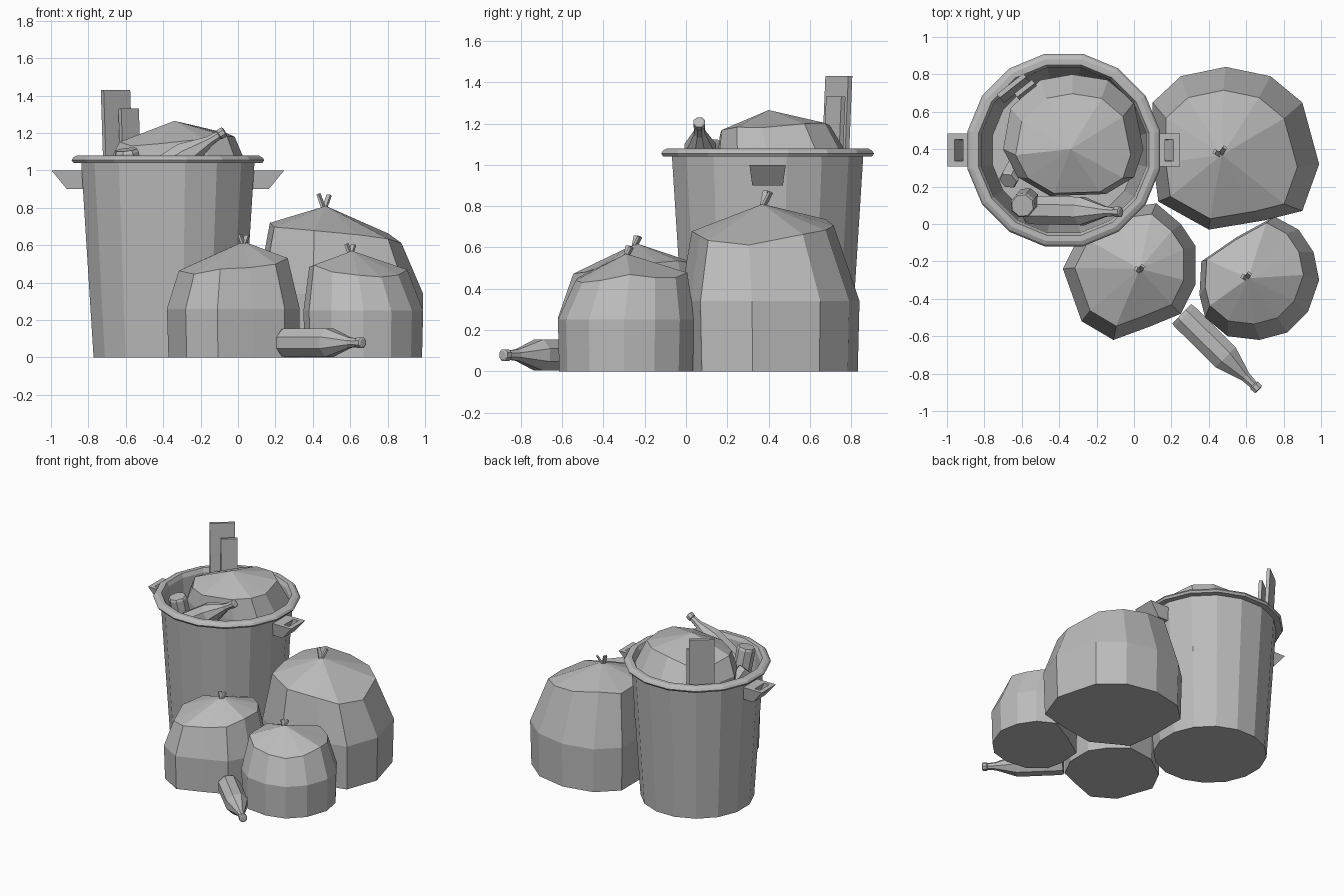
import bpy, bmesh, math, random
from mathutils import Vector, Matrix

random.seed(4)
if "Cube" in bpy.data.objects:
    bpy.data.objects.remove(bpy.data.objects["Cube"], do_unlink=True)

grey = bpy.data.materials.new("plain grey")
grey.use_nodes = True
grey.diffuse_color = (0.5, 0.5, 0.5, 1)
grey.node_tree.nodes["Principled BSDF"].inputs["Base Color"].default_value = (0.5, 0.5, 0.5, 1)


def finish(bm, name, matrix=Matrix()):
    bmesh.ops.recalc_face_normals(bm, faces=bm.faces)
    mesh = bpy.data.meshes.new(name)
    bm.to_mesh(mesh)
    bm.free()
    mesh.materials.append(grey)
    obj = bpy.data.objects.new(name, mesh)
    obj.matrix_world = matrix
    bpy.context.collection.objects.link(obj)
    return obj


def skin(name, rings, matrix=Matrix(), cap_start=True, cap_end=True, closed=False):
    """Join rings of points with quads, then cap or close the ends."""
    bm = bmesh.new()
    loops = [[bm.verts.new(p) for p in ring] for ring in rings]
    pairs = list(zip(loops, loops[1:]))
    if closed:
        pairs.append((loops[-1], loops[0]))
    for a, b in pairs:
        for i in range(len(a)):
            j = (i + 1) % len(a)
            bm.faces.new((a[i], a[j], b[j], b[i]))
    if cap_start and not closed:
        bm.faces.new(loops[0])
    if cap_end and not closed:
        bm.faces.new(loops[-1])
    return finish(bm, name, matrix)


def turned(name, profile, sides, matrix=Matrix()):
    """Lathe a radius/height profile around z."""
    def ring(r, z):
        turns = [(i + 0.5) * math.tau / sides for i in range(sides)]
        return [(r * math.cos(t), r * math.sin(t), z) for t in turns]
    return skin(name, [ring(r, z) for r, z in profile], matrix)


def aim(start, end):
    start, end = Vector(start), Vector(end)
    turn = (end - start).to_track_quat('Z', 'Y').to_matrix().to_4x4()
    return Matrix.Translation(start) @ turn


def box(name, size, matrix):
    bm = bmesh.new()
    bmesh.ops.create_cube(bm, size=1, matrix=Matrix.Diagonal((*size, 1)))
    return finish(bm, name, matrix)


def bag(name, outline, base, mid, top, tilt, shrink, centre, apex):
    """Faceted sack: base, bulging middle, tilted shoulder and a peak."""
    cx = sum(p[0] for p in outline) / len(outline)
    cy = sum(p[1] for p in outline) / len(outline)
    bm = bmesh.new()

    def ring(z, scale, ox, oy, slope=(0, 0), rough=0):
        verts = []
        for x, y in outline:
            dx, dy = (x - cx) * scale, (y - cy) * scale
            lift = slope[0] * dx + slope[1] * dy + random.uniform(-rough, rough)
            verts.append(bm.verts.new((ox + dx, oy + dy, z + lift)))
        return verts

    loops = [ring(base, 0.98, cx, cy), ring(mid, 1, cx, cy),
             ring(top, shrink, *centre, tilt, 0.02)]
    peak = bm.verts.new(apex)
    bm.faces.new(loops[0])
    n = len(outline)
    for i in range(n):
        j = (i + 1) % n
        for a, b in zip(loops, loops[1:]):
            bm.faces.new((a[i], a[j], b[j], b[i]))
        bm.faces.new((loops[-1][i], loops[-1][j], peak))
    return finish(bm, name)


def tie(name, apex, size):
    """Two little prongs of knotted sack."""
    root = Vector(apex) - Vector((0, 0, 0.02))
    for side, lean in (("left", (0.35, 0.5, 1)), ("right", (-0.35, 0.2, 1))):
        matrix = aim(root, root + Vector(lean)) @ Matrix.Translation((0, 0, size / 2))
        box(name + "_" + side, (0.025, 0.014, size), matrix)


# Bin: tapered hollow shell with a stepped rim
bin_place = Matrix.Translation((-0.375, 0.395, 0))
turned("bin", [(0.405, 0), (0.472, 1.04), (0.515, 1.04), (0.525, 1.055), (0.515, 1.07),
               (0.495, 1.08), (0.465, 1.08), (0.45, 1.05), (0.39, 0.04)], 16, bin_place)

# Handles: flared open frames on both sides of the bin
def frame(inner, outer, half, z):
    return [(inner, -half, z), (outer, -half, z), (outer, half, z), (inner, half, z)]

for side, sign in (("left", 1), ("right", -1)):
    rings = [frame(0.44, 0.622, 0.088, 1.0), frame(0.44, 0.54, 0.074, 0.9),
             frame(0.495, 0.525, 0.052, 0.9), frame(0.54, 0.585, 0.058, 1.0)]
    skin("handle_" + side, rings, bin_place @ Matrix.Diagonal((sign, 1, 1, 1)), closed=True)

# Rubbish sacks
bag("large_sack",
    [(.49, .84), (.73, .79), (.9, .65), (.99, .32), (.9, .07), (.7, .02),
     (.4, -.03), (.13, .12), (.1, .35), (.1, .65), (.25, .79)],
    0, 0.34, 0.68, (-0.13, 0.04), 0.79, (0.5, 0.38), (0.47, 0.37, 0.81))
tie("large_sack_tie", (0.46, 0.37, 0.81), 0.09)

bag("middle_sack",
    [(.12, .11), (.25, 0), (.33, -.12), (.33, -.32), (.25, -.48), (.08, -.55),
     (-.11, -.62), (-.28, -.52), (-.38, -.24), (-.29, -.06), (-.1, .08)],
    0, 0.26, 0.5, (0.12, 0.08), 0.82, (0.01, -0.24), (0.03, -0.24, 0.62))
tie("middle_sack_tie", (0.03, -0.25, 0.62), 0.06)

bag("small_sack",
    [(.75, .04), (.88, -.03), (.96, -.15), (.99, -.3), (.93, -.47), (.82, -.58),
     (.67, -.62), (.5, -.6), (.38, -.5), (.35, -.38), (.36, -.2), (.55, -.07)],
    0, 0.25, 0.47, (-0.08, 0.05), 0.82, (0.65, -0.29), (0.61, -0.29, 0.57))
tie("small_sack_tie", (0.6, -0.29, 0.57), 0.06)

bag("sack_in_bin",
    [(-.5, .77), (-.33, .8), (-.14, .77), (0, .65), (.05, .4), (0, .25),
     (-.15, .16), (-.45, .15), (-.62, .25), (-.7, .4), (-.66, .62)],
    0.6, 1.02, 1.17, (0.1, 0.02), 0.82, (-0.32, 0.43), (-0.34, 0.4, 1.265))

# Bottles: one on the ground, one poking out of the bin
bottle = [(0.078, 0), (0.082, 0.02), (0.082, 0.33), (0.03, 0.48), (0.024, 0.54),
          (0.03, 0.545), (0.03, 0.575), (0.02, 0.58)]
turned("ground_bottle", bottle, 8, aim((.255, -.48, .079), (.66, -.88, .079)))
turned("bottle_in_bin", bottle, 8, aim((-.56, .075, .9), (-.1, .065, 1.19)))

# Cans resting against the inside of the bin
can = [(0.055, 0), (0.068, 0.02), (0.068, 0.2), (0.06, 0.215)]
turned("upright_can", can, 8, aim((-.57, .13, .9), (-.595, .1, 1.1)))
turned("tilted_can", can, 6, aim((-.62, .33, .88), (-.69, .2, 1.05)) @ Matrix.Scale(0.8, 4))

# Planks leaning on the back of the rim
for name, x, y, width, top in (("tall_plank", -.655, .74, .18, 1.43),
                               ("short_plank", -.585, .725, .12, 1.33)):
    lean = Matrix.Rotation(math.radians(38), 4, 'Z') @ Matrix.Rotation(math.radians(-3), 4, 'X')
    place = Matrix.Translation((x, y, top)) @ lean @ Matrix.Translation((0, 0, -0.35))
    box(name, (width, 0.025, 0.7), place)
